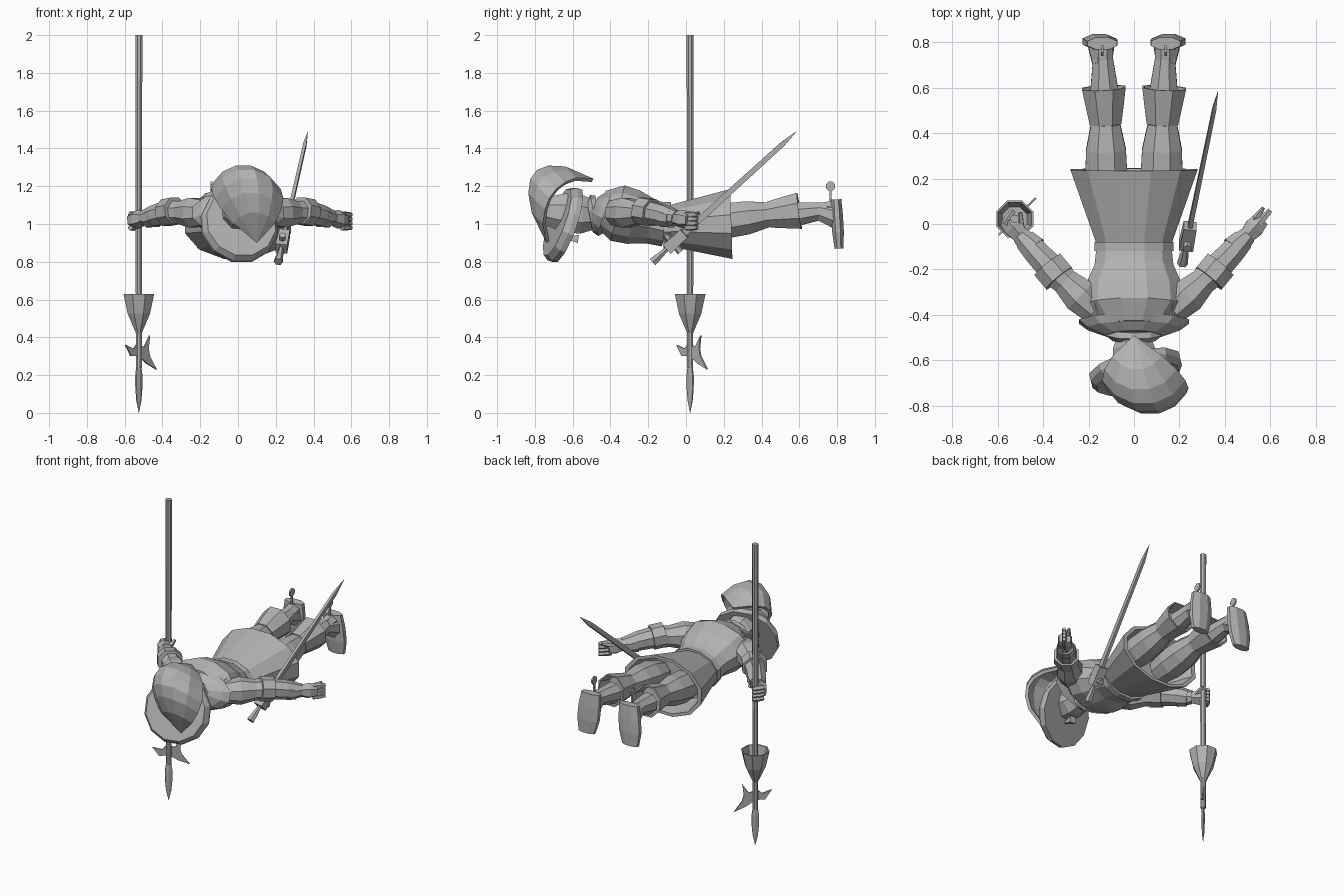
import bpy, bmesh
from math import sin, cos, pi, radians
from mathutils import Vector

default_cube = bpy.data.objects.get("Cube")
if default_cube:
    bpy.data.objects.remove(default_cube, do_unlink=True)

stone = bpy.data.materials.new("stone_grey")
stone.use_nodes = True
stone.diffuse_color = (0.45, 0.45, 0.45, 1)
stone.node_tree.nodes["Principled BSDF"].inputs["Base Color"].default_value = stone.diffuse_color

SIDE, UP = Vector((1, 0, 0)), Vector((0, 0, 1))
BLADE = Vector((1, 1, 0)).normalized()


def finish(name, bm):
    """Turn a bmesh into a flat shaded object with the stone material."""
    bmesh.ops.recalc_face_normals(bm, faces=bm.faces)
    mesh = bpy.data.meshes.new(name)
    bm.to_mesh(mesh)
    bm.free()
    mesh.materials.append(stone)
    part = bpy.data.objects.new(name, mesh)
    bpy.context.collection.objects.link(part)
    return part


def tube(name, start, end, widths, squash=1.0, sides=8, across=None, hollow=False):
    """Skin evenly spaced rings of the given half widths between two points."""
    start, end = Vector(start), Vector(end)
    axis = (end - start).normalized()
    across = (across or axis.cross(UP)).normalized()
    depth = across.cross(axis) * squash
    last = len(widths) - 1
    rings = [(start.lerp(end, i / last), width) for i, width in enumerate(widths)]
    if hollow:
        rings += [(centre, width * 0.9) for centre, width in rings[:0:-1]]
    bm = bmesh.new()
    loops = []
    for centre, width in rings:
        angles = [2 * pi * (i + 0.5) / sides for i in range(sides)]
        loops.append([bm.verts.new(centre + (across * cos(a) + depth * sin(a)) * width) for a in angles])
    for lower, upper in zip(loops, loops[1:]):
        for i in range(sides):
            bm.faces.new((lower[i - 1], lower[i], upper[i], upper[i - 1]))
    bm.faces.new(loops[0])
    bm.faces.new(loops[-1])
    return finish(name, bm)


def pair(name, start, end, *shape, **options):
    """Build the same tube on the left and on the right."""
    for prefix, sign in (("left_", 1), ("right_", -1)):
        mirrored = [(sign * x, y, z) for x, y, z in (start, end)]
        tube(prefix + name, *mirrored, *shape, **options)


def plate(name, outline, origin, thickness=0.01):
    """Extrude a flat outline standing in the blade plane."""
    bm = bmesh.new()
    normal = BLADE.cross(UP) * thickness
    corners = [bm.verts.new(origin + BLADE * out + UP * rise - normal / 2) for out, rise in outline]
    face = bm.faces.new(corners)
    extruded = bmesh.ops.extrude_face_region(bm, geom=[face])["geom"]
    moved = [item for item in extruded if isinstance(item, bmesh.types.BMVert)]
    bmesh.ops.translate(bm, vec=normal, verts=moved)
    return finish(name, bm)


# Torso, belt, skirt and collar
tube("torso", (0, -.45, 1.08), (0, -.1, .99), (.15, .23, .22, .18, .17), squash=.68, sides=12)
tube("belt", (0, -.12, .99), (0, -.08, .99), (.18, .18), squash=.72, sides=12)
tube("skirt", (0, -.09, .99), (0, .24, 1), (.17, .23, .29), squash=.66, sides=12, hollow=True)
tube("cape_collar", (0, -.49, 1.08), (0, -.43, 1.06), (.13, .21, .25), squash=.5, sides=12)
tube("neck_ruff", (0, -.51, 1.04), (0, -.46, 1.05), (.1, .13, .12), squash=.85, sides=10)

# Head, facing down
tube("head", (0, -.75, 1.07), (0, -.45, 1.04), (.07, .1, .1, .06), squash=1.1)
tube("nose", (0, -.64, .93), (0, -.57, .92), (.01, .03), sides=4)

# Tilted hat brim
brim_centre = Vector((.01, -.655, 1))
brim_axis = Vector((-.25, 1, -.36)).normalized() * .03
tube("hat_brim", brim_centre - brim_axis, brim_centre + brim_axis, (.19, .21, .21), sides=12)


def hat_plume(strips=5, steps=7):
    """Long curved strips bulging between two tips."""
    back_tip, low_tip = Vector((0, -.49, 1.24)), Vector((.1, -.74, .9))
    bulge, spread = Vector((0, -.2, .2)), SIDE * .21
    bm = bmesh.new()
    rows = []
    for strip in range(strips + 1):
        angle = radians(125) * (strip / strips - 0.5)
        row = []
        for step in range(steps + 1):
            t = step / steps
            swell = max(sin(pi * t), 0) ** 0.65
            point = back_tip.lerp(low_tip, t) + swell * (bulge * cos(angle) + spread * sin(angle))
            row.append(bm.verts.new(point))
        rows.append(row)
    for row, following in zip(rows, rows[1:]):
        for i in range(steps):
            bm.faces.new((row[i], row[i + 1], following[i + 1], following[i]))
    bmesh.ops.remove_doubles(bm, verts=bm.verts, dist=.001)
    shell = finish("hat_plume", bm).modifiers.new("thickness", "SOLIDIFY")
    shell.thickness = .02


hat_plume()

# Arms
elbow, wrist = (.37, -.19, 1.06), (.5, -.05, 1.03)
pair("shoulder_puff", (.14, -.41, 1.07), (.14, -.27, 1.07), (.06, .09, .06), squash=.95)
pair("upper_arm", (.17, -.38, 1.06), elbow, (.07, .085, .065, .07))
pair("elbow_cuff", (.33, -.24, 1.07), (.38, -.18, 1.06), (.08, .08), squash=.95)
pair("forearm", elbow, wrist, (.065, .06, .042))
pair("glove_cuff", (.44, -.11, 1.04), (.48, -.07, 1.03), (.062, .052))
pair("palm", wrist, (.56, .02, 1.02), (.04, .05, .04), sides=6)

# Fingers: the left hand is open, the right one grips the shaft
for finger in range(4):
    level = 1.05 - .023 * finger
    tube("left_finger", (.55, 0, level), (.6, .06, level), (.017, .017, .012), sides=5)
    tube("right_finger", (-.57, 0, level), (-.53, .06, level), (.016, .018, .012), sides=5)
tube("left_thumb", (.52, 0, 1.03), (.57, .07, 1.06), (.02, .016, .008), sides=5)
tube("right_thumb", (-.5, -.02, 1.03), (-.5, .05, 1.06), (.02, .016, .01), sides=5)

# Legs and boots, toes pointing down
knee, ankle = (.125, .44, 1.05), (.14, .8, 1.08)
pair("thigh", (.12, .1, 1), knee, (.08, .1, .095, .07))
pair("boot_top", knee, (.133, .6, 1.07), (.075, .09, .104), hollow=True)
pair("calf", (.13, .58, 1.05), ankle, (.068, .058, .048, .05))
pair("foot", (.14, .795, 1.13), (.16, .81, .87), (.07, .08, .08, .06), squash=.42, across=SIDE)
pair("instep", (.14, .7, 1.07), (.145, .8, 1.04), (.045, .065), squash=1.1)
pair("spur_stem", (.14, .765, 1.1), (.14, .765, 1.18), (.007, .007), sides=4, across=SIDE)
pair("spur_wheel", (.135, .765, 1.2), (.145, .765, 1.2), (.026, .026))

# Polearm: shaft, tassel, spear point and axe blade
foot_of_pole = Vector((-.525, .022, 0))


def pole_part(name, low, high, widths, **options):
    tube(name, foot_of_pole + UP * low, foot_of_pole + UP * high, widths, across=BLADE, **options)


pole_part("pole_shaft", .24, 2, (.017, .02))
pole_part("pole_tassel", .42, .63, (.016, .064, .088), hollow=True)
pole_part("spear_point", 0, .26, (.001, .018, .025, .026, .016), squash=.4, sides=6)

axe_root = foot_of_pole + UP * .3
plate("axe_blade", [(0, .06), (.04, .05), (.08, .11), (.07, .04), (.08, 0), (.13, -.07), (.06, -.04), (0, 0)],
      axe_root)
plate("axe_hook", [(0, .08), (-.04, .04), (-.1, .06), (-.06, 0), (0, 0)], axe_root)

# Sword slung at the left hip
pommel, sword_tip = Vector((.213, -.175, .8)), Vector((.37, .585, 1.49))
edge = (sword_tip - pommel).cross(SIDE).normalized()


def sword_part(name, low, high, widths, **options):
    tube(name, pommel.lerp(sword_tip, low), pommel.lerp(sword_tip, high), widths, across=edge, **options)


sword_part("sword_blade", .16, .9, (.024, .019), squash=.6, sides=4)
sword_part("sword_point", .9, 1, (.019, .001), squash=.6, sides=4)
sword_part("sword_grip", 0, .18, (.025, .014, .014), sides=6)
sword_part("sword_collar", .1, .22, (.045, .04), sides=4)
guard = pommel.lerp(sword_tip, .14)
tube("sword_guard", guard - edge * .06, guard + edge * .06, (.02, .014, .02), sides=6, across=SIDE)
